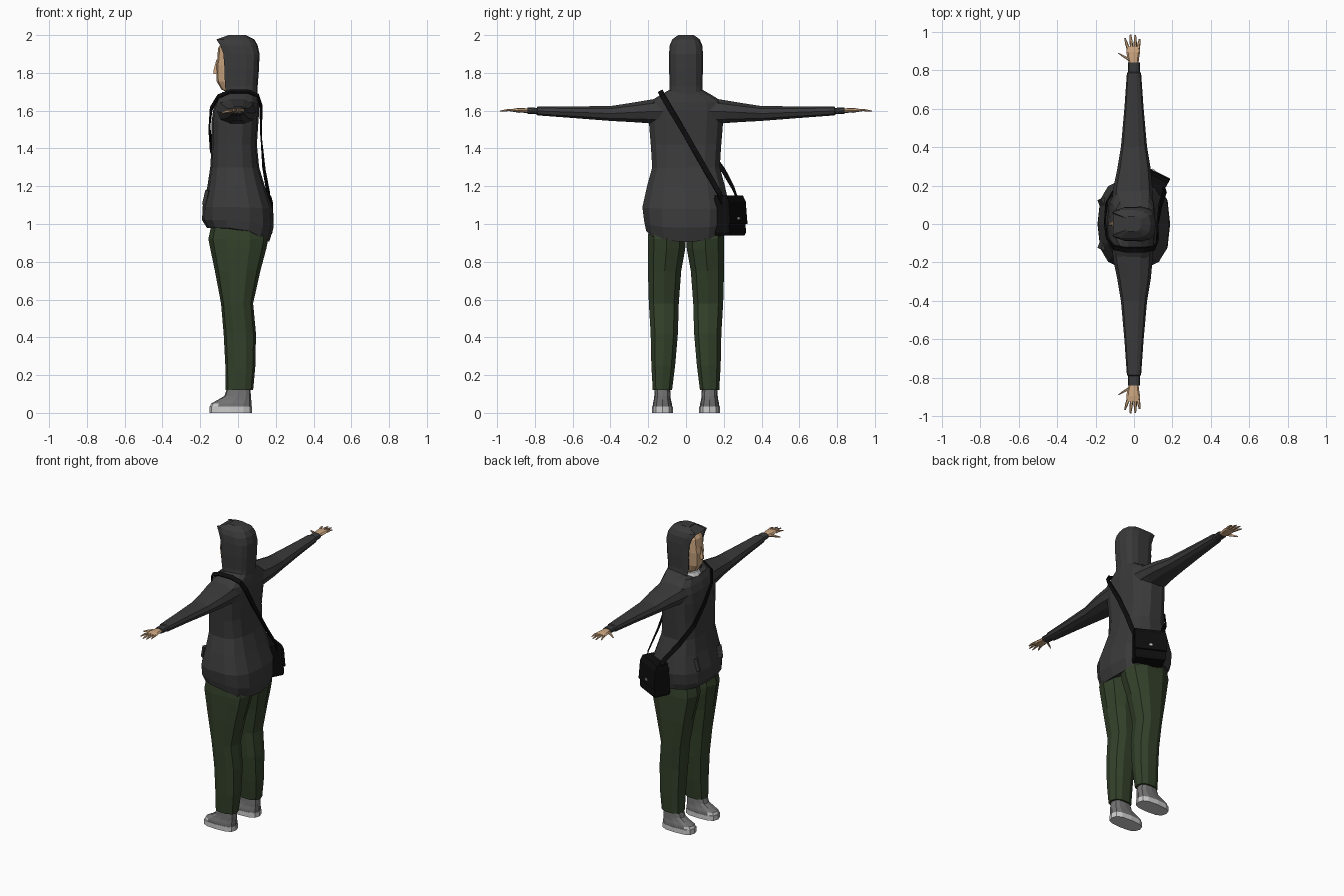
import bpy, bmesh
from math import cos, sin, pi, radians
from mathutils import Vector, Matrix

if "Cube" in bpy.data.objects:
    bpy.data.objects.remove(bpy.data.objects["Cube"])


def material(name, r, g, b):
    m = bpy.data.materials.new(name)
    m.use_nodes = True
    m.diffuse_color = (r, g, b, 1)
    shader = next(n for n in m.node_tree.nodes if n.type == 'BSDF_PRINCIPLED')
    shader.inputs["Base Color"].default_value = (r, g, b, 1)
    shader.inputs["Roughness"].default_value = 0.9
    return m


CHARCOAL = material("charcoal cloth", .042, .042, .043)
GREEN = material("dark green cloth", .033, .052, .023)
SKIN = material("skin", .62, .39, .22)
BLACK = material("black canvas", .004, .004, .004)
GREY = material("grey canvas", .17, .17, .17)
WHITE = material("off white", .6, .6, .6)


def finish(name, bm, mats, mirror=False):
    bmesh.ops.recalc_face_normals(bm, faces=bm.faces[:])
    me = bpy.data.meshes.new(name)
    bm.to_mesh(me)
    bm.free()
    for m in mats:
        me.materials.append(m)
    ob = bpy.data.objects.new(name, me)
    bpy.context.scene.collection.objects.link(ob)
    if mirror:
        mod = ob.modifiers.new("mirror", 'MIRROR')
        mod.use_axis = (False, True, False)
        mod.use_mirror_merge = False
    return ob


def loft(name, rings, mats, mirror=False, closed=True, caps=(True, True), rule=None):
    """Skin a list of equal point rings."""
    bm = bmesh.new()
    vs = [[bm.verts.new(p) for p in r] for r in rings]
    n = len(vs[0])
    for a, b in zip(vs, vs[1:]):
        for i in range(n if closed else n - 1):
            j = (i + 1) % n
            bm.faces.new((a[i], a[j], b[j], b[i]))
    if caps[0]:
        bm.faces.new(vs[0])
    if caps[1]:
        bm.faces.new(vs[-1])
    if rule:
        for f in bm.faces:
            f.material_index = rule(f.calc_center_median())
    return finish(name, bm, mats, mirror)


def power(v, e):
    return (abs(v) ** e) * (1 if v >= 0 else -1)


def level(z, x0, x1, y0, y1, n=12, e=.75, back=0, front=0):
    """Horizontal rounded ring that can dip at the back or front."""
    pts = []
    for i in range(n):
        c, s = cos(2 * pi * i / n), sin(2 * pi * i / n)
        pts.append(Vector(((x0 + x1) / 2 + (x1 - x0) / 2 * power(c, e),
                           (y0 + y1) / 2 + (y1 - y0) / 2 * power(s, e),
                           z - back * max(0, c) - front * max(0, -c))))
    return pts


def across(y, cx, cz, rx, rz, n=10, e=.85):
    """Ring standing across the y axis."""
    return [Vector((cx + rx * power(cos(2 * pi * i / n), e), y,
                    cz + rz * power(sin(2 * pi * i / n), e))) for i in range(n)]


def block(name, centre, size, turn, mat, mirror=False, lean=0):
    bm = bmesh.new()
    m = (Matrix.Translation(centre) @ Matrix.Rotation(radians(turn), 4, 'Z')
         @ Matrix.Rotation(radians(lean), 4, 'Y') @ Matrix.Diagonal((*size, 1)))
    bmesh.ops.create_cube(bm, size=1, matrix=m)
    return finish(name, bm, [mat], mirror)


# jacket body, hem dipping at the back
body = [(.98, -.165, .165, .215, .075), (1.02, -.19, .188, .225, .04), (1.09, -.188, .183, .235, .01),
        (1.2, -.162, .142, .21, 0), (1.3, -.147, .112, .182, 0), (1.42, -.14, .1, .19, 0),
        (1.54, -.14, .108, .2, 0), (1.6, -.132, .112, .205, 0), (1.645, -.118, .11, .2, 0),
        (1.682, -.1, .105, .14, 0)]
rings = [level(z, a, b, -h, h, 14, .72, back=d) for z, a, b, h, d in body]
rings.append(level(1.71, -.09, .1, -.09, .09, 14, .72, front=.035))
loft("jacket_body", rings, [CHARCOAL])

# sleeves with narrower cuffs
sleeve = [(.12, -.008, 1.597, .108, .075), (.2, -.005, 1.595, .1, .064), (.28, 0, 1.591, .088, .054),
          (.4, 0, 1.585, .068, .041), (.6, 0, 1.592, .05, .032), (.785, 0, 1.598, .037, .024),
          (.79, 0, 1.598, .031, .018), (.84, 0, 1.6, .031, .017)]
loft("sleeves", [across(*r) for r in sleeve], [CHARCOAL], mirror=True)

# hands and fingers
palm = [(.825, 0, 1.6, .022, .012), (.86, -.004, 1.601, .03, .012),
        (.895, -.004, 1.602, .036, .011), (.922, -.004, 1.602, .034, .007)]
loft("palms", [across(*r, n=8) for r in palm], [SKIN], mirror=True)
fingers = [(-.03, -.047, .966), (-.012, -.018, .985), (.006, .007, .983), (.022, .029, .962)]
for i, (x0, x1, tip) in enumerate(fingers):
    loft(f"finger_{i + 1}", [across(.91, x0, 1.602, .0085, .007, 6),
                             across((.91 + tip) / 2, (x0 + x1) / 2, 1.603, .008, .006, 6),
                             across(tip, x1, 1.598, .004, .003, 6)], [SKIN], mirror=True)
loft("thumbs", [across(.85, -.018, 1.6, .013, .009, 6), across(.87, -.05, 1.597, .011, .008, 6),
                across(.888, -.08, 1.592, .004, .004, 6)], [SKIN], mirror=True)

# trousers
leg = [(1.0, -.14, .14, -.002, .2), (.92, -.157, .16, -.002, .206), (.87, -.147, .15, 0, .206),
       (.75, -.122, .118, .022, .205), (.58, -.09, .08, .035, .2), (.42, -.076, .095, .04, .19),
       (.25, -.067, .092, .055, .186), (.12, -.065, .08, .072, .178)]
loft("trouser_legs", [level(z, a, b, c, d, 10, .8) for z, a, b, c, d in leg], [GREEN], mirror=True)

# shoes
shoe = [(.03, -.15, .07, .052), (.05, -.142, .071, .05), (.07, -.105, .07, .045),
        (.09, -.072, .069, .043), (.15, -.052, .062, .04)]
loft("shoe_uppers", [level(z, a, b, .125 - h, .125 + h, 12, .7) for z, a, b, h in shoe],
     [GREY, WHITE], mirror=True, rule=lambda c: int(c.x < -.1 and c.z < .055))
loft("shoe_soles", [level(z, -.152, .073, .07, .18, 12, .7) for z in (0, .033)],
     [WHITE], mirror=True)

# head, nose and neck
head = [(1.65, -.06, .06, .045), (1.7, -.062, .05, .046), (1.712, -.088, .05, .04),
        (1.755, -.113, .06, .054), (1.84, -.116, .06, .063), (1.87, -.11, .06, .066),
        (1.93, -.106, .06, .064), (1.965, -.085, .05, .055)]
loft("head", [level(z, a, b, -h, h, 12, .75) for z, a, b, h in head], [SKIN])
nose = [(1.795, -.129, .015), (1.81, -.131, .014), (1.87, -.114, .007)]
loft("nose", [[Vector((-.1, -h, z)), Vector((x, -h * .5, z)), Vector((x, h * .5, z)),
               Vector((-.1, h, z))] for z, x, h in nose], [SKIN])

# shirt collar
loft("shirt_collar", [level(1.66, -.108, .06, -.07, .07), level(1.7, -.082, .06, -.058, .058)], [WHITE])


# hood open at the face with a brim on top
def hood_ring(z, front, back, half, n=11):
    spread, e = 2.3, .62
    edge = power(cos(spread), e)
    rx = (back - front) / (1 - edge)
    angles = [spread * (2 * i / (n - 1) - 1) for i in range(n)]
    return [Vector((back - rx + rx * power(cos(a), e), half * power(sin(a), e), z)) for a in angles]


hood = [(1.68, -.055, .1, .088), (1.73, -.068, .1, .083), (1.82, -.07, .107, .087),
        (1.9, -.076, .11, .087), (1.945, -.092, .1, .083), (1.975, -.113, .083, .07),
        (1.998, -.045, .035, .038)]
hood_ob = loft("hood", [hood_ring(*r) for r in hood], [CHARCOAL], closed=False, caps=(False, True))
thick = hood_ob.modifiers.new("thickness", 'SOLIDIFY')
thick.thickness, thick.offset = .008, 0
# close the slot between brim and crown
loft("hood_brim", [[Vector((-.11, -.055, 1.972)), Vector((-.11, .055, 1.972))],
                   [Vector((-.045, -.033, 1.997)), Vector((-.045, .033, 1.997))]],
     [CHARCOAL], closed=False, caps=(False, False))

# front pockets
block("pockets", (-.166, .115, 1.14), (.02, .035, .08), 22, CHARCOAL, mirror=True, lean=14)

# shoulder bag with flap, its face turned to the back left
TURN = Matrix.Rotation(radians(63), 4, 'Z')
BAG = Vector((.072, .225, 0))


def bag_ring(z, depth0, depth1, half):
    corners = [(depth0, -half), (depth1, -half), (depth1, half), (depth0, half)]
    return [BAG + TURN @ Vector((a, b, z)) for a, b in corners]


loft("bag", [bag_ring(.94, -.045, .05, .09), bag_ring(.955, -.05, .055, .097),
             bag_ring(1.12, -.045, .042, .095), bag_ring(1.145, -.035, .03, .092)], [BLACK])
loft("bag_flap", [bag_ring(1.0, .045, .062, .1), bag_ring(1.12, .035, .052, .099),
                  bag_ring(1.152, -.04, .036, .096)], [BLACK])
block("bag_buckle", BAG + TURN @ Vector((.062, 0, 1.03)), (.008, .02, .014), 63, WHITE)

# strap over the right shoulder, running to both ends of the bag
path = [Vector(p) for p in (
    (.02, .285, 1.1), (-.02, .25, 1.19), (-.085, .2, 1.28), (-.14, .12, 1.39), (-.152, .02, 1.51),
    (-.142, -.07, 1.61), (-.105, -.122, 1.675), (-.04, -.135, 1.702), (.05, -.135, 1.702),
    (.105, -.125, 1.68), (.122, -.09, 1.62), (.122, 0, 1.47), (.137, .1, 1.295),
    (.16, .175, 1.165), (.15, .2, 1.1))]
ribs = []
for i, p in enumerate(path):
    along = path[min(i + 1, len(path) - 1)] - path[max(i - 1, 0)]
    out = Vector((p.x, p.y * .6, max(0, p.z - 1.63) * 2))
    side = along.cross(out).normalized() * .014
    lift = side.cross(along).normalized() * .004
    ribs.append([p - side - lift, p + side - lift, p + side + lift, p - side + lift])
loft("bag_strap", ribs, [BLACK])
